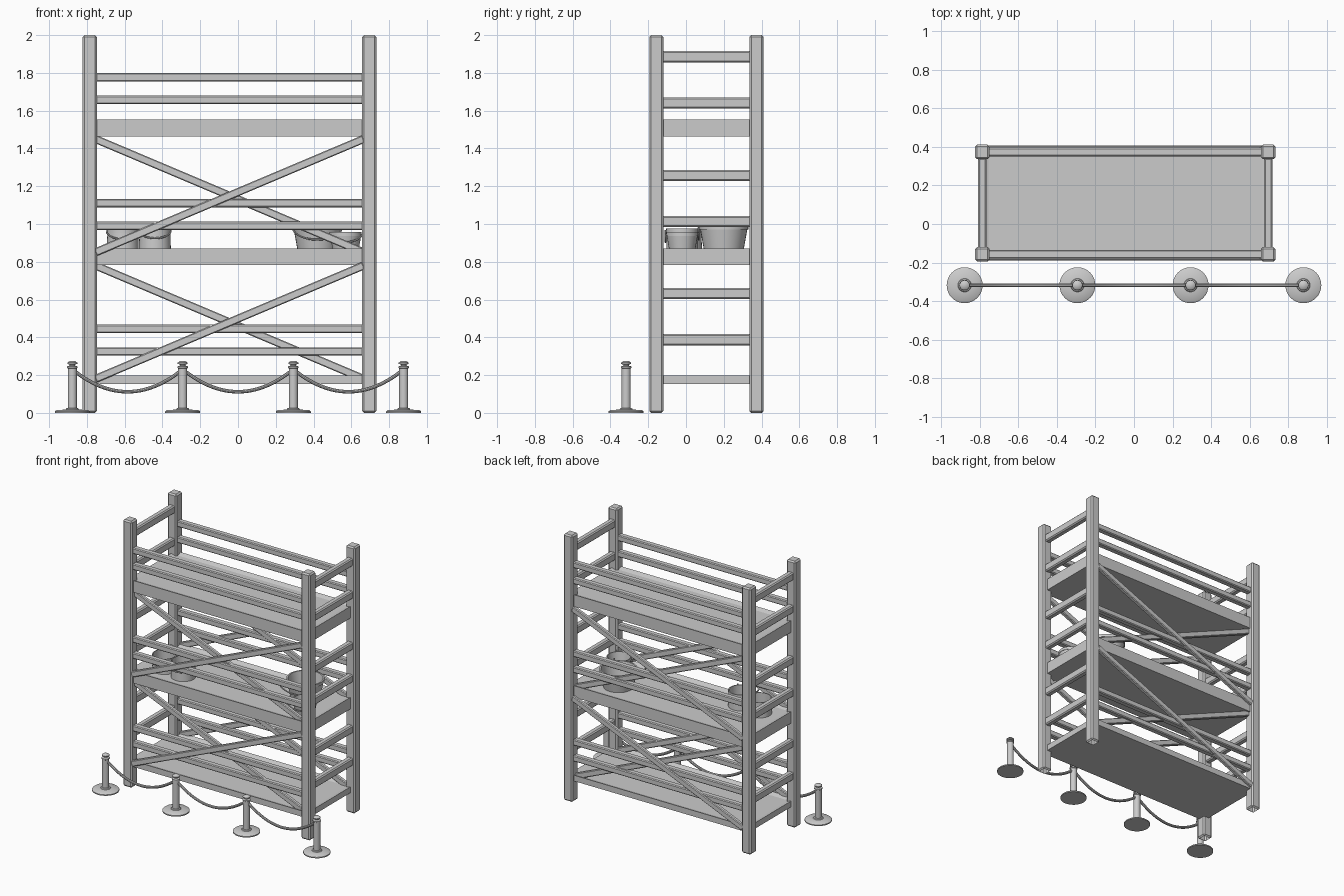
import bpy
import bmesh
import math
from mathutils import Matrix, Vector

cube = bpy.data.objects.get("Cube")
if cube:
    bpy.data.objects.remove(cube, do_unlink=True)

grey = bpy.data.materials.new("light_grey")
grey.use_nodes = True
GREY = (0.6, 0.6, 0.6, 1)
grey.diffuse_color = GREY
grey.node_tree.nodes["Principled BSDF"].inputs["Base Color"].default_value = GREY

# Tower centre and half spacing between posts
CX, CY = -0.045, 0.108
HX, HY = 0.74, 0.265


def finish(bm, name, smooth=False):
    mesh = bpy.data.meshes.new(name)
    bmesh.ops.recalc_face_normals(bm, faces=bm.faces)
    bm.to_mesh(mesh)
    bm.free()
    obj = bpy.data.objects.new(name, mesh)
    bpy.context.collection.objects.link(obj)
    mesh.materials.append(grey)
    if smooth:
        bpy.ops.object.select_all(action='DESELECT')
        obj.select_set(True)
        bpy.context.view_layer.objects.active = obj
        bpy.ops.object.shade_smooth_by_angle(angle=math.radians(35))
    return obj


def box(name, centre, size, bevel=0.0, tilt=0.0):
    """Box, optionally chamfered and tilted about the y axis."""
    bm = bmesh.new()
    bmesh.ops.create_cube(bm, size=1)
    bmesh.ops.scale(bm, vec=size, verts=bm.verts)
    if bevel:
        bmesh.ops.bevel(bm, geom=bm.edges[:], offset=bevel, segments=1, affect='EDGES')
    matrix = Matrix.Translation(centre) @ Matrix.Rotation(tilt, 4, 'Y')
    bmesh.ops.transform(bm, matrix=matrix, verts=bm.verts)
    return finish(bm, name)


def lathe(name, profile, centre, steps=32):
    """Spin an (r, z) profile about a vertical axis."""
    bm = bmesh.new()
    verts = [bm.verts.new((r, 0, z)) for r, z in profile]
    edges = [bm.edges.new(pair) for pair in zip(verts, verts[1:])]
    bmesh.ops.spin(bm, geom=verts + edges, axis=(0, 0, 1), cent=(0, 0, 0),
                   angle=math.tau, steps=steps, use_duplicate=False)
    bmesh.ops.remove_doubles(bm, verts=bm.verts, dist=0.0001)
    bmesh.ops.translate(bm, vec=centre, verts=bm.verts)
    return finish(bm, name, True)


def tube(name, points, radius, sides=10):
    """Sweep a circle along a path lying in a plane of constant y."""
    bm = bmesh.new()
    rings = []
    for i, p in enumerate(points):
        ahead = points[min(i + 1, len(points) - 1)]
        behind = points[max(i - 1, 0)]
        across = Vector((0, 1, 0))
        up = (ahead - behind).normalized().cross(across)
        angles = [math.tau * k / sides for k in range(sides)]
        rings.append([bm.verts.new(p + radius * (across * math.cos(a) + up * math.sin(a)))
                      for a in angles])
    for a, b in zip(rings, rings[1:]):
        for k in range(sides):
            n = (k + 1) % sides
            bm.faces.new((a[k], a[n], b[n], b[k]))
    bm.faces.new(rings[0])
    bm.faces.new(rings[-1])
    return finish(bm, name, True)


# Corner posts: chamfered, open underneath
for sx in (-1, 1):
    for sy in (-1, 1):
        post = box("corner_post", (CX + sx * HX, CY + sy * HY, 1), (0.075, 0.075, 2), 0.01)
        bm = bmesh.new()
        bm.from_mesh(post.data)
        low = [f for f in bm.faces if f.calc_center_median().z < 0.001]
        bmesh.ops.delete(bm, geom=low, context='FACES')
        bm.to_mesh(post.data)
        bm.free()

# Long guard rails and crossed braces on both long sides
for side, sy in (("front", -1), ("back", 1)):
    y = CY + sy * HY
    for z in (0.325, 0.445, 0.99, 1.11, 1.657, 1.777):
        box(side + "_guard_rail", (CX, y, z), (2 * HX - 0.06, 0.045, 0.044), 0.006)
    for z in (0.48, 1.15):
        run, rise = 2 * HX - 0.06, 0.6
        slope = math.atan2(rise, run)
        for direction, offset in ((-1, 0.018), (1, -0.012)):
            box(side + "_brace", (CX, y + sy * offset, z),
                (math.hypot(run, rise), 0.03, 0.042), 0.005, direction * slope)

# Ladder rungs at both ends
for side, sx in (("left", 1), ("right", -1)):
    for z in (0.387, 0.632, 1.013, 1.257, 1.641, 1.886):
        box(side + "_rung", (CX + sx * HX, CY, z), (0.045, 2 * HY - 0.06, 0.06), 0.008)

# Platforms with a shallow recessed floor
for z0, z1 in ((0.153, 0.197), (0.782, 0.869), (1.464, 1.552)):
    bm = bmesh.new()
    bmesh.ops.create_cube(bm, size=1)
    bmesh.ops.scale(bm, vec=(2 * HX + 0.01, 2 * HY + 0.03, z1 - z0), verts=bm.verts)
    bmesh.ops.translate(bm, vec=(CX, CY, (z0 + z1) / 2), verts=bm.verts)
    bm.normal_update()
    top = [f for f in bm.faces if f.normal.z > 0.9]
    bmesh.ops.inset_region(bm, faces=top, thickness=0.05, depth=-0.012)
    finish(bm, "platform")

# Buckets on the middle platform: radius, height, position
FLOOR = 0.857
for name, r, h, x, y in (("large_bucket", 0.13, 0.135, 0.42, 0.2),
                         ("small_bucket", 0.085, 0.1, 0.57, -0.02),
                         ("paint_can", 0.085, 0.12, -0.44, -0.02),
                         ("spare_can", 0.085, 0.115, -0.61, 0.0)):
    taper = 0.8 if "bucket" in name else 1.0
    lathe(name, [(0, 0), (r * taper, 0), (r * 0.96, h - 0.02), (r, h - 0.02), (r, h),
                 (r * 0.92, h), (r * taper * 0.92, 0.01), (0, 0.01)], (x, y, FLOOR))
    # Bail handle resting low against the rim
    arc = [Vector((x - r * math.cos(a), y - r - 0.003, FLOOR + h - 0.01 - r * 0.5 * math.sin(a)))
           for a in (math.pi * k / 14 for k in range(15))]
    tube(name + "_handle", arc, 0.005, 8)

# Rope barrier in front
BARRIER_Y = -0.317
STANDS = (-0.877, -0.293, 0.293, 0.877)
stand_profile = [(0, 0), (0.093, 0), (0.093, 0.008), (0.085, 0.014), (0.035, 0.018),
                 (0.032, 0.024), (0.024, 0.026), (0.024, 0.235), (0.028, 0.238),
                 (0.028, 0.246), (0.015, 0.25), (0.015, 0.255), (0.026, 0.26),
                 (0.026, 0.266), (0.015, 0.274), (0, 0.276)]
for x in STANDS:
    lathe("barrier_stand", stand_profile, (x, BARRIER_Y, 0))
for a, b in zip(STANDS, STANDS[1:]):
    path = []
    for k in range(25):
        t = k / 24
        sag = 1 - (2 * t - 1) ** 2
        path.append(Vector((a + 0.02 + (b - a - 0.04) * t, BARRIER_Y, 0.215 - 0.103 * sag)))
    tube("barrier_rope", path, 0.01)
